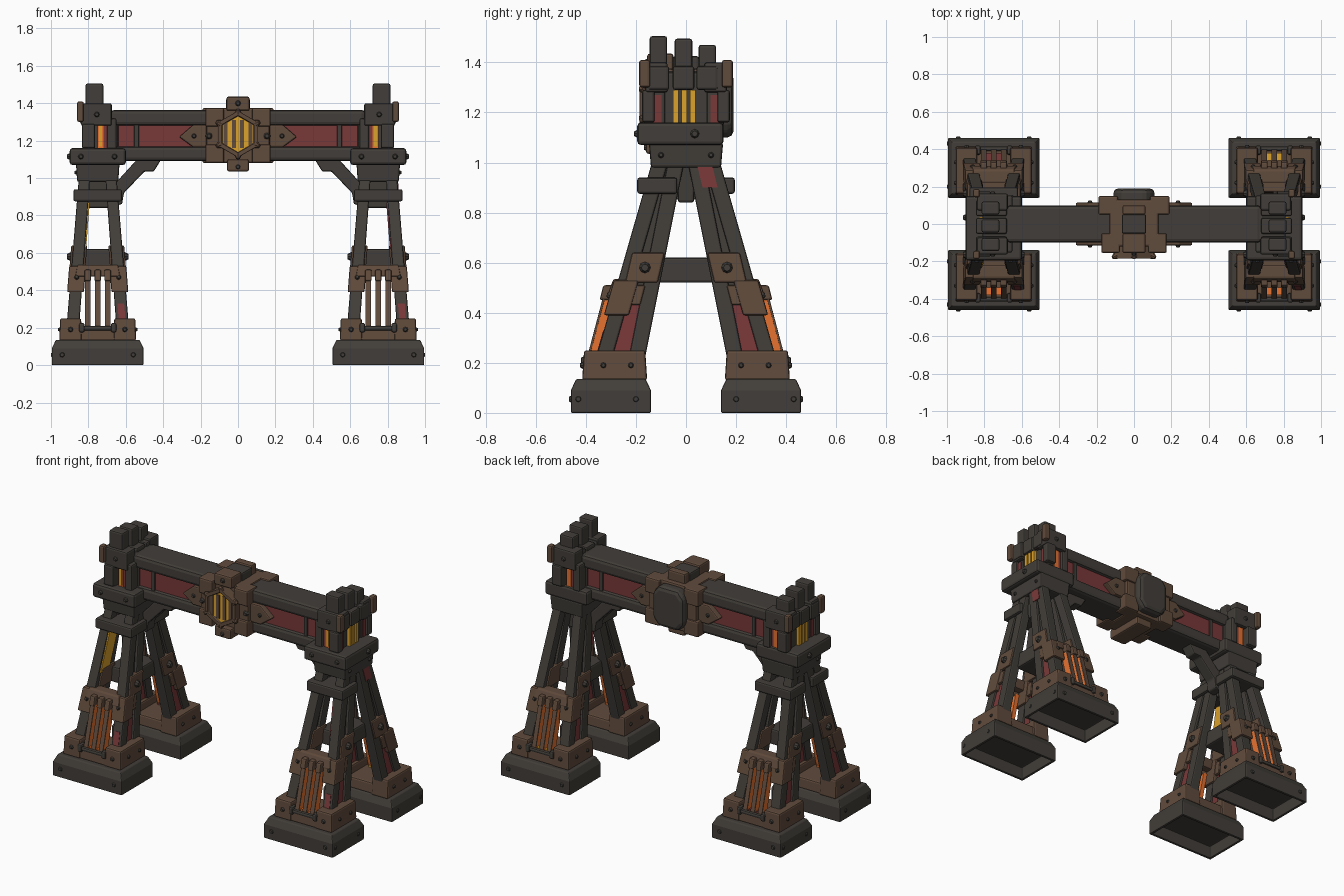
import bpy, bmesh, math
from mathutils import Vector

cube = bpy.data.objects.get("Cube")
if cube:
    bpy.data.objects.remove(cube, do_unlink=True)


def material(name, *rgb):
    mat = bpy.data.materials.new(name)
    mat.use_nodes = True
    mat.diffuse_color = (*rgb, 1)
    bsdf = mat.node_tree.nodes["Principled BSDF"]
    bsdf.inputs["Base Color"].default_value = (*rgb, 1)
    bsdf.inputs["Roughness"].default_value = 0.8
    return mat


IRON = material("dark iron", .054, .048, .041)
BRONZE = material("worn bronze", .118, .07, .045)
RED = material("faded red", .19, .04, .04)
ORANGE = material("glowing orange", .8, .17, .03)
YELLOW = material("glowing yellow", .72, .36, .025)


def finish(name, bm, mats, bevel, mirror):
    bmesh.ops.recalc_face_normals(bm, faces=bm.faces)
    mesh = bpy.data.meshes.new(name)
    bm.to_mesh(mesh)
    bm.free()
    for mat in mats:
        mesh.materials.append(mat)
    obj = bpy.data.objects.new(name, mesh)
    bpy.context.collection.objects.link(obj)
    if bevel:
        mod = obj.modifiers.new("Bevel", "BEVEL")
        mod.width = bevel
        mod.segments = 2
    if mirror:
        mod = obj.modifiers.new("Mirror", "MIRROR")
        mod.use_axis = ["X" in mirror, "Y" in mirror, False]
        mod.use_mirror_merge = False


def strut(name, start, end, size, mat, top=None, bevel=.008, mirror="XY"):
    """Leaning bar whose ends are level rectangles."""
    bm = bmesh.new()
    bmesh.ops.create_cube(bm, size=1)
    start, end = Vector(start), Vector(end)
    for v in bm.verts:
        w, d = (top or size) if v.co.z > 0 else size
        centre = end if v.co.z > 0 else start
        v.co = centre + Vector((v.co.x * w, v.co.y * d, 0))
    finish(name, bm, [mat], bevel, mirror)


def box(name, xs, ys, zs, mat, taper=1, bevel=.01, mirror="X"):
    x, y = sum(xs) / 2, sum(ys) / 2
    size = (xs[1] - xs[0], ys[1] - ys[0])
    strut(name, (x, y, zs[0]), (x, y, zs[1]), size, mat,
          [s * taper for s in size], bevel, mirror)


def prism(name, points, y0, y1, mat, bevel=.008, mirror="X", window=None):
    """Front profile pushed along y, with an optional sunk window."""
    bm = bmesh.new()
    face = bm.faces.new([bm.verts.new((x, y0, z)) for x, z in points])
    back = bmesh.ops.extrude_face_region(bm, geom=[face], use_keep_orig=True)
    for v in back["geom"]:
        if isinstance(v, bmesh.types.BMVert):
            v.co.y = y1
    bmesh.ops.recalc_face_normals(bm, faces=bm.faces)
    if window:
        face = min(bm.faces, key=lambda f: f.calc_center_median().y)
        bmesh.ops.inset_individual(bm, faces=[face], thickness=.026)
        bmesh.ops.inset_individual(bm, faces=[face], thickness=.001, depth=-.016)
        face.material_index = 1
    finish(name, bm, [mat, window or mat], bevel, mirror)


def bolt(name, loc, axis, r=.016, mat=IRON, mirror="XY"):
    bm = bmesh.new()
    bmesh.ops.create_cone(bm, cap_ends=True, segments=8, radius1=r, radius2=r * .5, depth=r)
    turn = Vector(axis).to_track_quat("Z", "Y").to_matrix()
    for v in bm.verts:
        v.co = turn @ v.co + Vector(loc)
    finish(name, bm, [mat], 0, mirror)


def leg(z, side, k):
    """Point on a leg: side -1 or 1 across x, k from inner (0) to outer (1)."""
    inner, outer = .24 - .2 * z, .39 - .286 * z
    return Vector((.75 + side * (.149 - .078 * z), inner + (outer - inner) * k, z))


# Feet: tapered pads, hollow underneath
bm = bmesh.new()
bmesh.ops.create_cube(bm, size=1)
for v in bm.verts:
    top = v.co.z > 0
    v.co = ((.75 + v.co.x * .49), .3 + v.co.y * .32, .09 if top else 0)
cap = max(bm.faces, key=lambda f: f.calc_center_median().z)
bmesh.ops.inset_individual(bm, faces=[cap], thickness=.03, depth=.045)
base = min(bm.faces, key=lambda f: f.calc_center_median().z)
bmesh.ops.inset_individual(bm, faces=[base], thickness=.025)
bmesh.ops.inset_individual(bm, faces=[base], thickness=.001, depth=-.08)
finish("foot", bm, [IRON], .006, "XY")
for x in (.56, .94):
    bolt("foot_bolt", (x, .457, .055), (0, 1, 0), .02)
for y in (.2, .43):
    bolt("foot_side_bolt", (.991, y, .055), (1, 0, 0), .018)

# Ankle collars, with corner blocks around the open front
box("ankle", (.55, .95), (.165, .41), (.13, .2), BRONZE, .96, mirror="XY")
for side in (-1, 1):
    x = .75 + side * .145
    box("ankle_corner", (x - .06, x + .06), (.155, .415), (.13, .25), BRONZE, .94, mirror="XY")
    bolt("ankle_bolt", (x, .415, .19), (0, 1, 0))
    for y in (.22, .33):
        bolt("ankle_side_bolt", (.75 + side * .205, y, .19), (side, 0, 0), .014)
for sx, sy, glow in ((1, 1, YELLOW), (1, -1, ORANGE), (-1, 1, RED), (-1, -1, ORANGE)):
    box("ankle_glow", (sx * .75 - .06, sx * .75 + .06), (sy * .36 - .02, sy * .36 + .02),
        (.2, .21), glow, bevel=0, mirror="")

# Legs: four columns, side panels and bronze sleeves
for side in (-1, 1):
    for k, label in enumerate(("inner", "outer")):
        strut(label + "_leg_column", leg(.15, side, k), leg(1.02, side, k),
              (.068, .065), IRON, (.06, .065))
    strut("red_leg_panel", leg(.2, side, .5), leg(.46, side, .5), (.04, .1), RED, bevel=0)
    strut("upper_leg_panel", leg(.46, side, .5), leg(1, side, .5), (.03, .07), IRON, (.03, .04), 0)
    strut("knee_sleeve", leg(.39, side, 1), leg(.53, side, 1), (.09, .1), BRONZE)
    strut("knee_wrap", leg(.43, side, .65), leg(.51, side, .65), (.08, .09), BRONZE)
    strut("thigh_bracket", leg(.52, side, .4), leg(.64, side, .4), (.085, .13), BRONZE)
    bolt("thigh_bolt", leg(.58, side, .4) + Vector((side * .046, 0, 0)), (side, 0, 0), .028)
    bolt("knee_bolt", leg(.47, side, 1) + Vector((0, .053, 0)), (0, 1, .3))

# Painted and glowing strips on the legs
plate = Vector((.016, 0, 0))
strut("red_thigh_plate", leg(.9, 1, .5) + plate, leg(.99, 1, .5) + plate,
      (.035, .06), RED, bevel=0, mirror="")
for sx, strip in ((1, RED), (-1, YELLOW)):
    mirrored = Vector((sx, -1, 1))
    inward = Vector((-.034, 0, 0))
    strut("inner_leg_strip", (leg(.62, 1, .75) + inward) * mirrored,
          (leg(.87, 1, .75) + inward) * mirrored, (.009, .09), strip, bevel=0, mirror="")
    forward = Vector((sx * .75 - .75, .032, 0))
    strut("shin_patch", (leg(.25, 1, 1) + forward) * Vector((1, -1, 1)),
          (leg(.33, 1, 1) + forward) * Vector((1, -1, 1)), (.036, .006), RED, bevel=0, mirror="")

# Grilles with glowing bars on the outward face of each leg
for x in (.697, .75, .803):
    strut("glow_bar", (x, .37, .2), (x, .3, .46), (.027, .045), ORANGE, bevel=0)
    strut("grille_bar", (x, .396, .2), (x, .322, .48), (.03, .01), BRONZE, bevel=.003)
    strut("grille_hook", (x, .315, .45), (x, .3, .51), (.036, .06), BRONZE)
strut("grille_top", (.75, .275, .475), (.75, .255, .535), (.24, .075), BRONZE, (.22, .07))
box("grille_rail", (.65, .85), (.39, .415), (.185, .21), IRON, mirror="XY")
for x in (.665, .835):
    box("rail_clamp", (x - .015, x + .015), (.37, .42), (.175, .225), IRON, mirror="XY")

# Tie between the legs of each tower
box("leg_tie", (.66, .84), (-.12, .12), (.52, .62), IRON)
box("upper_tie", (.68, .82), (-.032, .032), (.84, 1), IRON, 1.15)

# Leg clamps below the neck
for sx, sy in ((1, -1), (-1, -1), (-1, 1)):
    box("leg_clamp", (sx * .75 - .13, sx * .75 + .13), (sy * .115 - .08, sy * .115 + .08),
        (.875, .94), IRON, mirror="")

# Neck and collar under each tower head
box("neck", (.64, .86), (-.14, .14), (.98, 1.08), IRON, 1.06)
box("collar", (.6, .9), (-.195, .15), (1.07, 1.16), IRON, bevel=.015)
bolt("collar_bolt", (.903, .035, 1.115), (1, 0, 0), .022, mirror="X")
for y in (-.1, .1):
    bolt("neck_bolt", (.866, y, 1.03), (1, 0, 0), .014, mirror="X")
for x in (.66, .84):
    bolt("collar_front_bolt", (x, -.198, 1.115), (0, -1, 0), .018, mirror="X")

# Tower heads with glowing cores
box("head_core", (.64, .81), (-.09, .09), (1.15, 1.36), IRON)
for y in (-.04, -.007, .026):
    box("head_glow", (.8, .83), (y - .011, y + .011), (1.16, 1.29), YELLOW, bevel=0)
box("side_glow_strip", (.728, .742), (-.141, -.13), (1.17, 1.28), YELLOW, bevel=0)
for sy in (-1, 1):
    y = sy * .118
    box("side_glow", (.72, .752), (y - .02, y + .02), (1.16, 1.28), ORANGE, bevel=0)
    box("side_panel", (.695, .72), (y - .016, y + .016), (1.16, 1.28), RED, bevel=0)
    for x in (.675, .79):
        box("head_post", (x - .025, x + .025), (y - .035, y + .035), (1.15, 1.32), IRON)
    box("post_panel", (.805, .819), (y - .02, y + .02), (1.16, 1.27), RED, bevel=0)
    box("head_side_cap", (.675, .84), (y - .045, y + .045), (1.28, 1.4), IRON)
    box("head_bronze_edge", (.825, .86), (sy * .165 - .022, sy * .165 + .022), (1.3, 1.41), BRONZE)
    box("head_cheek", (.765, .835), (sy * .15 - .025, sy * .15 + .025), (1.16, 1.29), IRON)
    bolt("head_bolt", (.755, sy * .165, 1.34), (0, sy, 0), .018, mirror="X")

# Three upright prongs on each head
for y, height in ((-.11, 1.505), (-.01, 1.495), (.085, 1.47)):
    box("prong", (.72, .815), (y - .035, y + .035), (1.36, height), IRON)
    box("prong_socket", (.68, .845), (y - .043, y + .043), (1.29, 1.385), IRON)

# Cross beam: two rails with a red web
for label, zs in (("upper", (1.28, 1.365)), ("lower", (1.09, 1.17))):
    box(label + "_rail", (-.68, .68), (-.1, .1), zs, IRON, bevel=.02, mirror="")
box("beam_web", (-.68, .68), (-.08, .08), (1.16, 1.29), RED, bevel=0, mirror="")
box("web_strap", (.53, .555), (-.09, .09), (1.16, 1.29), IRON, bevel=.004)

# Corner braces under the beam
prism("corner_brace", [(.67, .85), (.67, .98), (.64, .99), (.54, 1.1), (.41, 1.1),
                       (.45, 1.035), (.5, 1.035), (.61, .92), (.62, .86)], -.04, .04, IRON)

# Central housing
box("housing", (-.13, .13), (-.12, .13), (1.08, 1.375), BRONZE, mirror="")
for ys in ((-.155, -.05), (.05, .1)):
    box("housing_crown", (-.062, .062), ys, (1.36, 1.435), BRONZE, mirror="")
box("crown_cap", (-.065, .065), (-.052, .052), (1.36, 1.425), IRON, mirror="")
box("housing_keel", (-.058, .058), (-.16, .1), (1.035, 1.1), BRONZE, mirror="")
for zs in ((1.275, 1.375), (1.08, 1.18)):
    box("housing_corner", (.075, .175), (-.155, -.05), zs, BRONZE)
    box("housing_back_corner", (.085, .19), (.05, .15), zs, BRONZE)
box("housing_cheek", (.1, .17), (-.14, .14), (1.17, 1.29), BRONZE)
prism("arrow_plate", [(.14, 1.165), (.24, 1.165), (.315, 1.22), (.24, 1.285), (.14, 1.285)],
      .07, .115, BRONZE, mirror="XY")
bolt("arrow_bolt", (.155, -.145, 1.225), (0, -1, 0), .02, mirror="X")
bolt("arrow_tip_bolt", (.235, .117, 1.225), (0, 1, 0), .016)
for z in (1.06, 1.4):
    bolt("housing_bolt", (0, -.16, z), (0, -1, 0), .017, mirror="")

# Hexagonal glowing window with bars and spikes
angles = [math.radians(30 + 60 * i) for i in range(6)]
hexagon = [(.125 * math.cos(a), 1.235 + .125 * math.sin(a)) for a in angles]
prism("hex_window", hexagon, -.185, -.1, BRONZE, .004, "", YELLOW)
for x in (-.066, -.022, .022, .066):
    box("window_bar", (x - .011, x + .011), (-.175, -.165), (1.16, 1.31), BRONZE, bevel=0, mirror="")
for a in angles:
    c, s = math.cos(a), math.sin(a)
    bolt("window_stud", (.122 * c, -.175, 1.235 + .122 * s), (c, -.5, s), .02, BRONZE, "")

# Rounded iron cover on the back of the housing
cover = [(-.11, 1.15), (-.07, 1.1), (.07, 1.1), (.11, 1.15),
         (.11, 1.31), (.07, 1.36), (-.07, 1.36), (-.11, 1.31)]
prism("back_cover", cover, .1, .19, IRON, .025, "")
